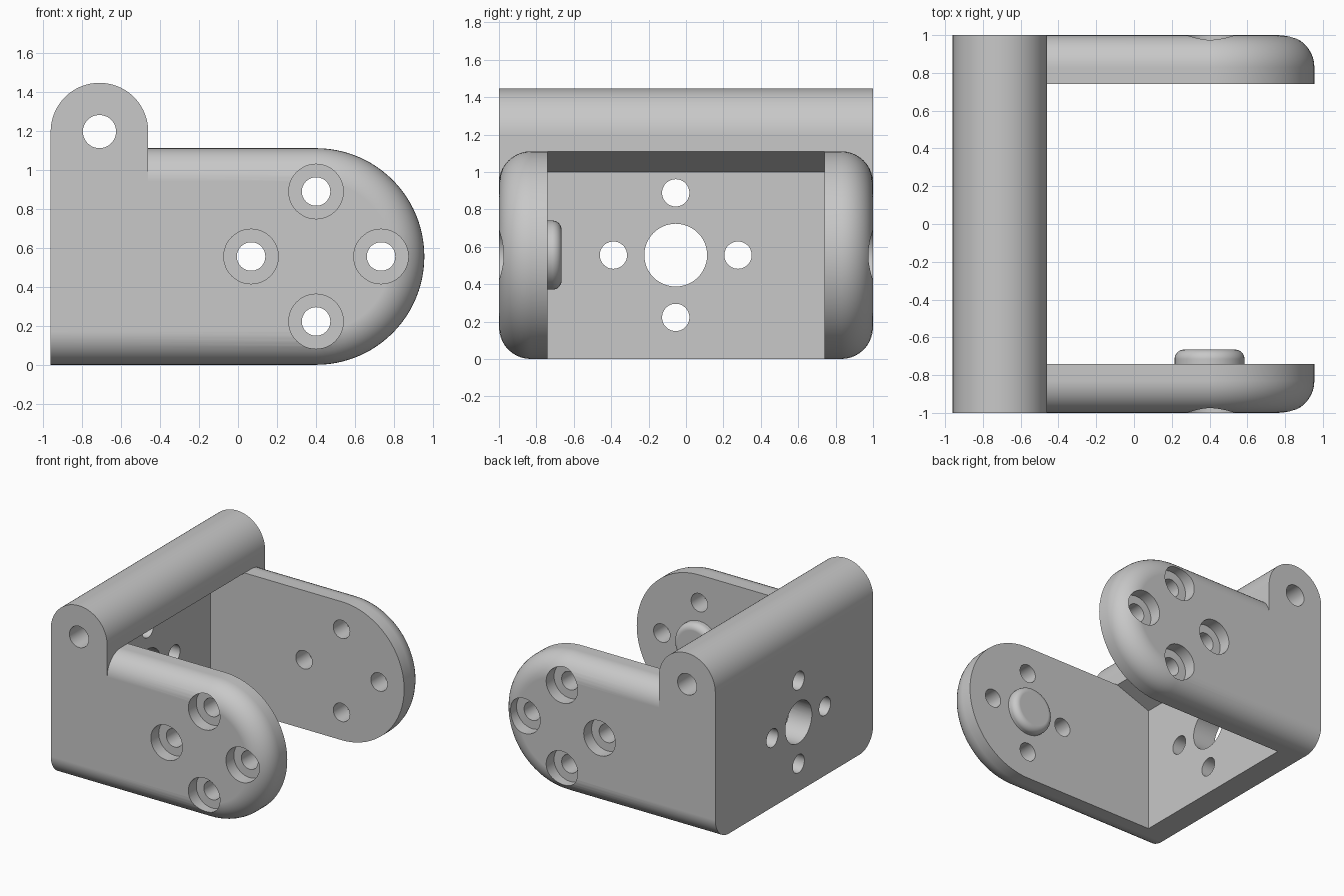
import bpy
import bmesh
import math
from mathutils import Matrix

cube = bpy.data.objects.get("Cube")
if cube:
    bpy.data.objects.remove(cube, do_unlink=True)

BACK, EYE_X, EYE_Z, EYE_R = -0.96, -0.71, 1.195, 0.25
ARM_X, ARM_Z = 0.4, 0.555      # centre of the rounded arm ends
FILLET = 0.17
HOLE, BOLT_RING = 0.073, 0.333

grey = bpy.data.materials.new("plain_grey")
grey.use_nodes = True
grey.diffuse_color = (0.58, 0.58, 0.58, 1)
grey.node_tree.nodes["Principled BSDF"].inputs["Base Color"].default_value = grey.diffuse_color


def loft(name, loops):
    """Skin a stack of equal-length closed loops and cap both ends."""
    bm = bmesh.new()
    rings = [[bm.verts.new(p) for p in loop] for loop in loops]
    for a, b in zip(rings, rings[1:]):
        for i in range(len(a)):
            j = (i + 1) % len(a)
            bm.faces.new((a[i], a[j], b[j], b[i]))
    bm.faces.new(rings[0])
    bm.faces.new(rings[-1])
    bmesh.ops.recalc_face_normals(bm, faces=bm.faces)
    mesh = bpy.data.meshes.new(name)
    bm.to_mesh(mesh)
    bm.free()
    mesh.materials.append(grey)
    obj = bpy.data.objects.new(name, mesh)
    bpy.context.collection.objects.link(obj)
    return obj


def prism(name, profile, half_width):
    return loft(name, [[(x, y, z) for x, z in profile] for y in (-half_width, half_width)])


def arc(cx, cz, r, start, end, steps):
    angles = [math.radians(start + (end - start) * i / steps) for i in range(steps + 1)]
    return [(cx + r * math.cos(a), cz + r * math.sin(a)) for a in angles]


def lathe(name, steps, x, y, z, axis="Y", sides=48):
    """Turned solid from (radius, position) steps along the Y or X axis."""
    turns = [2 * math.pi * i / sides for i in range(sides)]
    obj = loft(name, [[(r * math.cos(a), h, r * math.sin(a)) for a in turns] for r, h in steps])
    if axis == "X":
        obj.data.transform(Matrix.Rotation(-math.pi / 2, 4, "Z"))
    obj.data.transform(Matrix.Translation((x, y, z)))
    return obj


def combine(target, tool, operation):
    tool.hide_render = True
    mod = target.modifiers.new("combine", "BOOLEAN")
    mod.operation, mod.solver, mod.object = operation, "EXACT", tool
    bpy.context.view_layer.objects.active = target
    bpy.ops.object.modifier_apply(modifier=mod.name)
    bpy.data.objects.remove(tool, do_unlink=True)


def smooth(obj):
    bpy.ops.object.select_all(action="DESELECT")
    obj.select_set(True)
    bpy.context.view_layer.objects.active = obj
    bpy.ops.object.shade_smooth_by_angle(angle=math.radians(30))
    mod = obj.modifiers.new("even_shading", "WEIGHTED_NORMAL")
    mod.keep_sharp = True


# Bracket body: rounded-end block with filleted outer rims
def outline(y, inset):
    pts = [(BACK, inset)] + arc(ARM_X, ARM_Z, ARM_Z - inset, -90, 90, 48) + [(BACK, 2 * ARM_Z - inset)]
    return [(x, y, z) for x, z in pts]


rim = [math.pi / 2 * i / 10 for i in range(11)]
stations = [(-1 + FILLET * (1 - math.cos(a)), FILLET * (1 - math.sin(a))) for a in rim]
stations += [(-y, inset) for y, inset in reversed(stations)]
bracket = loft("bracket", [outline(y, inset) for y, inset in stations])

# Hinge barrel along the top of the back wall
barrel = arc(EYE_X, EYE_Z, EYE_R, 0, 180, 40) + [(BACK, 0.6), (EYE_X + EYE_R, 0.6)]
combine(bracket, prism("hinge_barrel", barrel, 1), "UNION")

# Open space between the arms, sloping up beneath the barrel
pocket = [(-0.76, -0.5), (2, -0.5), (2, 2.012), (-0.76, 1.0)]
combine(bracket, prism("pocket", pocket, 0.74), "DIFFERENCE")

# Hinge pin hole
combine(bracket, lathe("pin_hole", [(0.085, -1.5), (0.085, 1.5)], EYE_X, 0, EYE_Z), "DIFFERENCE")

# Counterbored arm holes and plain back wall holes, in rings of four
bore = [(0.14, -1.5), (0.14, -0.9), (HOLE, -0.9), (HOLE, 0.9), (0.14, 0.9), (0.14, 1.5)]
WALL_Y = -0.055
for k in range(4):
    u = BOLT_RING * round(math.cos(k * math.pi / 2))
    v = BOLT_RING * round(math.sin(k * math.pi / 2))
    combine(bracket, lathe("arm_hole", bore, ARM_X + u, 0, ARM_Z + v), "DIFFERENCE")
    combine(bracket, lathe("wall_hole", [(HOLE, -0.3), (HOLE, 0.3)],
                           -0.86, WALL_Y + u, ARM_Z + v, "X"), "DIFFERENCE")
combine(bracket, lathe("cable_hole", [(0.168, -0.3), (0.168, 0.3)],
                       -0.86, WALL_Y, ARM_Z, "X"), "DIFFERENCE")
smooth(bracket)

# Round pivot boss inside the front arm
EDGE = 0.05
boss_steps = [(0.185, -0.8)] + [
    (0.185 - EDGE * (1 - math.cos(a)), -0.665 - EDGE * (1 - math.sin(a))) for a in rim]
smooth(lathe("pivot_boss", boss_steps, ARM_X, 0, ARM_Z))
